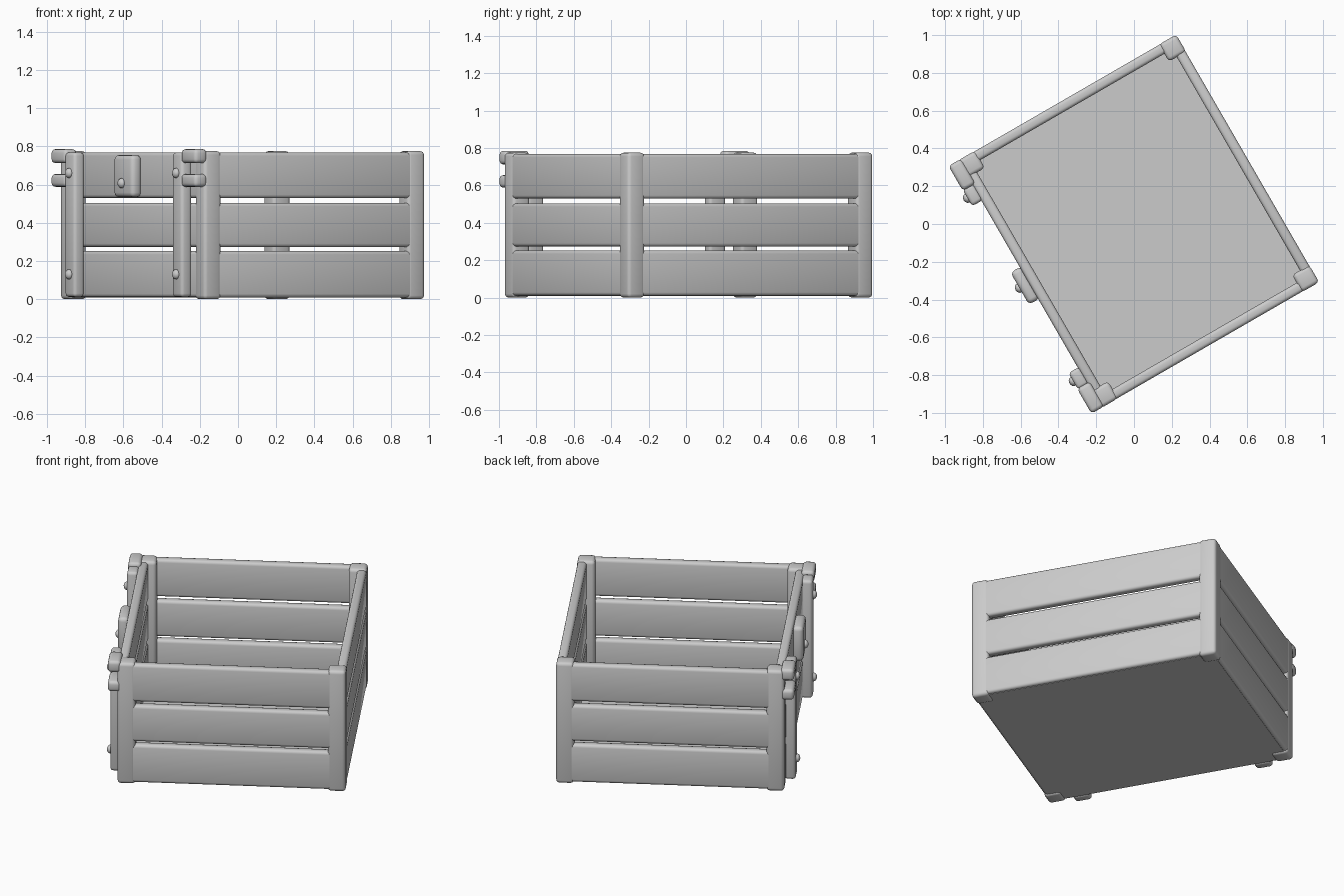
import bpy, bmesh, math
from mathutils import Matrix, Vector

cube = bpy.data.objects.get("Cube")
if cube:
    bpy.data.objects.remove(cube, do_unlink=True)

TURN = Matrix.Rotation(math.radians(30), 4, "Z")   # whole crate sits turned on the ground

grey = bpy.data.materials.new("plain grey")
grey.use_nodes = True
grey.diffuse_color = (0.6, 0.6, 0.6, 1)
grey.node_tree.nodes["Principled BSDF"].inputs["Base Color"].default_value = (0.6, 0.6, 0.6, 1)


def add_object(name, bm):
    mesh = bpy.data.meshes.new(name)
    bm.to_mesh(mesh)
    bm.free()
    mesh.materials.append(grey)
    obj = bpy.data.objects.new(name, mesh)
    bpy.context.collection.objects.link(obj)
    obj.matrix_world = TURN
    bpy.ops.object.select_all(action="DESELECT")
    obj.select_set(True)
    bpy.context.view_layer.objects.active = obj
    bpy.ops.object.shade_smooth_by_angle(angle=math.radians(40))
    return obj


def block(name, x, y, z, round_off=0.018):
    """Box between the given (low, high) ranges with rounded edges."""
    bm = bmesh.new()
    bmesh.ops.create_cube(bm, size=1)
    for v in bm.verts:
        v.co = Vector([(r[0] + r[1]) / 2 + c * (r[1] - r[0])
                       for r, c in zip((x, y, z), v.co)])
    if round_off:
        bmesh.ops.bevel(bm, geom=bm.edges[:], offset=round_off, segments=3,
                        profile=0.5, affect="EDGES")
    return add_object(name, bm)


def screw(name, y, z, face):
    """Domed screw head sticking out of a face on the -x side."""
    bm = bmesh.new()
    bmesh.ops.create_uvsphere(bm, u_segments=16, v_segments=8, radius=0.026)
    bmesh.ops.scale(bm, vec=(0.8, 1, 1), verts=bm.verts)
    bmesh.ops.translate(bm, vec=(face, y, z), verts=bm.verts)
    return add_object(name, bm)


# Outer limits of the crate in its own axes
LEFT, RIGHT, HALF = -0.64, 0.695, 0.757
POST, WALL, INSET = 0.105, 0.055, 0.002

# Corner posts
for xn, x in (("left", (LEFT, LEFT + POST)), ("right", (RIGHT - POST, RIGHT))):
    for yn, y in (("front", (-HALF, POST - HALF)), ("back", (HALF - POST, HALF))):
        block(f"{yn}_{xn}_post", x, y, (0, 0.775), 0.02)

# Three planks on each wall
for i, z in enumerate(((0.01, 0.252), (0.273, 0.504), (0.529, 0.768))):
    across = (LEFT + 0.015, RIGHT - 0.015)
    along = (0.015 - HALF, HALF - 0.015)
    lo, hi = INSET - HALF, HALF - INSET
    block(f"front_plank_{i}", across, (lo, lo + WALL), z)
    block(f"back_plank_{i}", across, (hi - WALL, hi), z)
    block(f"left_plank_{i}", (LEFT + INSET, LEFT + INSET + WALL), along, z)
    block(f"right_plank_{i}", (RIGHT - INSET - WALL, RIGHT - INSET), along, z)

# Floor board
block("floor", (LEFT + 0.025, RIGHT - 0.025), (0.025 - HALF, HALF - 0.025), (0.008, 0.035), 0)

# Upright straps, hinge blocks and screws on the left wall
for side, name in ((-1, "front"), (1, "back")):
    def span(a, b):
        return tuple(sorted((side * a, side * b)))
    block(f"{name}_strap", (-0.695, LEFT + 0.01), span(0.51, 0.612), (0.012, 0.768))
    block(f"{name}_upper_hinge", (-0.697, LEFT + 0.02), span(0.605, HALF), (0.712, 0.785), 0.02)
    block(f"{name}_lower_hinge", (-0.697, LEFT + 0.02), span(0.605, HALF), (0.588, 0.655), 0.02)
    for z, part in ((0.13, "lower"), (0.66, "upper")):
        screw(f"{name}_{part}_screw", side * 0.56, z, -0.697)

# Latch plate in the middle of the left wall
block("latch_plate", (-0.695, LEFT + 0.01), (-0.092, 0.105), (0.534, 0.754), 0.024)
screw("latch_screw", 0.01, 0.607, -0.697)
